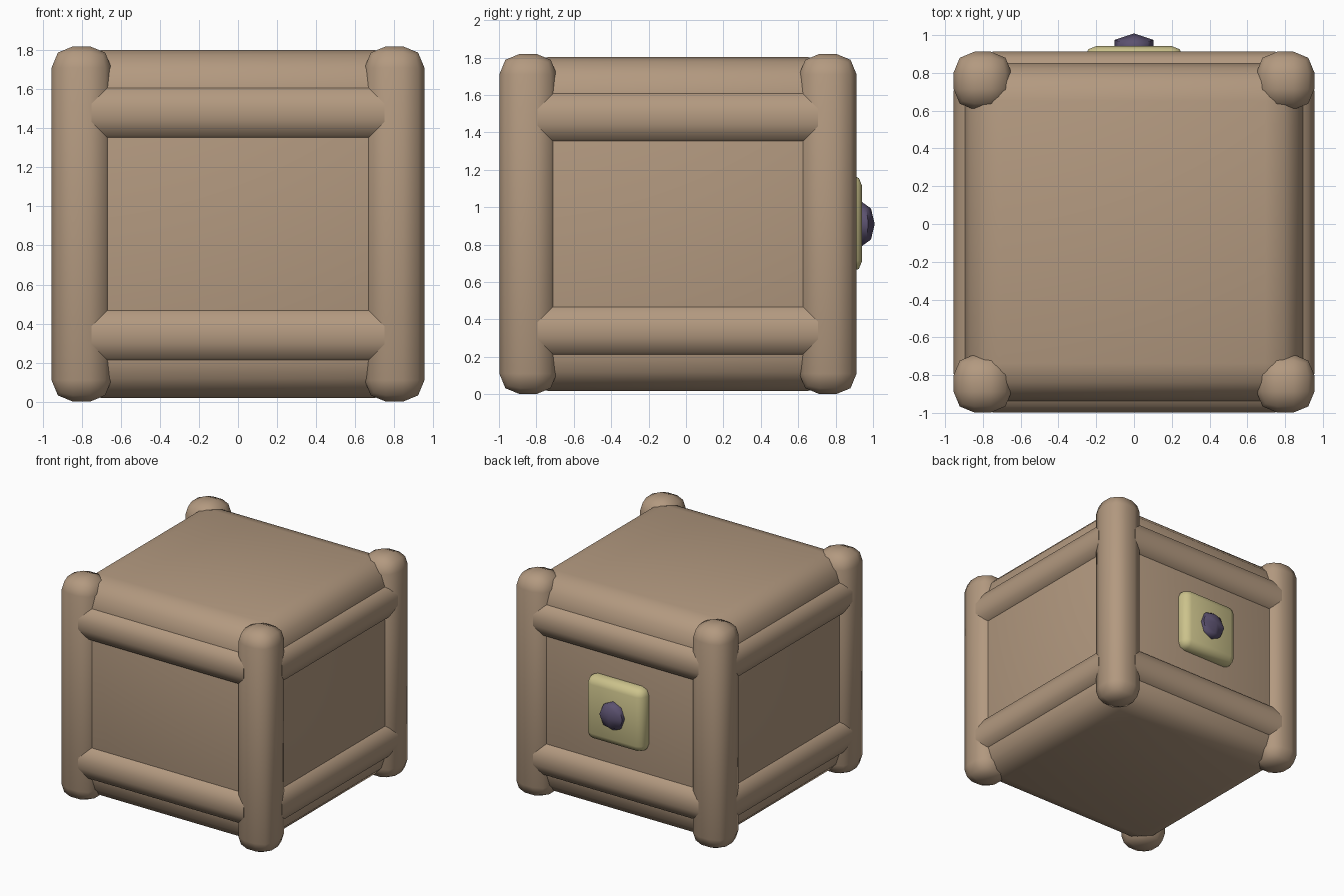
import bpy, bmesh, math
from mathutils import Vector

if "Cube" in bpy.data.objects:
    bpy.data.objects.remove(bpy.data.objects["Cube"])


def material(name, rgb):
    m = bpy.data.materials.new(name)
    m.diffuse_color = (*rgb, 1)
    m.use_nodes = True
    m.node_tree.nodes["Principled BSDF"].inputs["Base Color"].default_value = m.diffuse_color
    return m


WOOD = material("brown wood", (0.45, 0.32, 0.215))
YELLOW = material("pale yellow", (0.60, 0.54, 0.26))
PURPLE = material("dark purple", (0.105, 0.083, 0.16))

CY, CZ = -0.043, 0.91      # centre of the crate
OUT = 0.955                # outer half width of the frame
W = 0.307                  # thickness of the posts
MID = OUT - W / 2          # post centre line


def finish(bm, name, mat):
    bmesh.ops.recalc_face_normals(bm, faces=bm.faces)
    me = bpy.data.meshes.new(name)
    bm.to_mesh(me)
    bm.free()
    me.materials.append(mat)
    ob = bpy.data.objects.new(name, me)
    bpy.context.collection.objects.link(ob)
    bpy.ops.object.select_all(action='DESELECT')
    ob.select_set(True)
    bpy.context.view_layer.objects.active = ob
    bpy.ops.object.shade_smooth_by_angle(angle=math.radians(50))
    return ob


def rounded_box(name, centre, size, radius, segments, mat, axis=None):
    """Box with rounded edges; with an axis, only edges along it are rounded."""
    bm = bmesh.new()
    bmesh.ops.create_cube(bm, size=1)
    for v in bm.verts:
        v.co = Vector(centre) + Vector(c * s for c, s in zip(v.co, size))
    edges = [e for e in bm.edges if axis is None
             or abs((e.verts[0].co - e.verts[1].co)[axis]) > 1e-4]
    bmesh.ops.bevel(bm, geom=edges, offset=radius, segments=segments,
                    profile=0.5, affect='EDGES')
    return finish(bm, name, mat)


# Crate body
rounded_box("crate_body", (0, CY, CZ), (1.79, 1.79, 1.785), 0.2, 3, WOOD)

# Corner posts
for sx, nx in ((-1, "left"), (1, "right")):
    for sy, ny in ((-1, "front"), (1, "back")):
        rounded_box(f"{ny}_{nx}_post", (sx * MID, CY + sy * MID, CZ),
                    (W, W, 1.82), 0.11, 2, WOOD)

# Rails along the top and bottom of each side
LENGTH = 1.5
for dz, nz in ((-0.57, "lower"), (0.57, "upper")):
    for s, (nx, ny) in ((-1, ("left", "front")), (1, ("right", "back"))):
        rounded_box(f"{nz}_{ny}_rail", (0, CY + s * MID, CZ + dz),
                    (LENGTH, W, 0.295), 0.11, 2, WOOD, axis=0)
        rounded_box(f"{nz}_{nx}_rail", (s * MID, CY, CZ + dz),
                    (W, LENGTH, 0.295), 0.11, 2, WOOD, axis=1)

# Lock plate on the back
rounded_box("lock_plate", (0, 0.862, 0.913), (0.52, 0.16, 0.52), 0.06, 2, YELLOW)

# Low-poly knob on the plate
bm = bmesh.new()
bmesh.ops.create_uvsphere(bm, u_segments=6, v_segments=4, radius=1)
for v in bm.verts:
    v.co = (v.co.x * 0.12, 0.94 + v.co.y * 0.069, 0.91 + v.co.z * 0.118)
finish(bm, "lock_knob", PURPLE)
